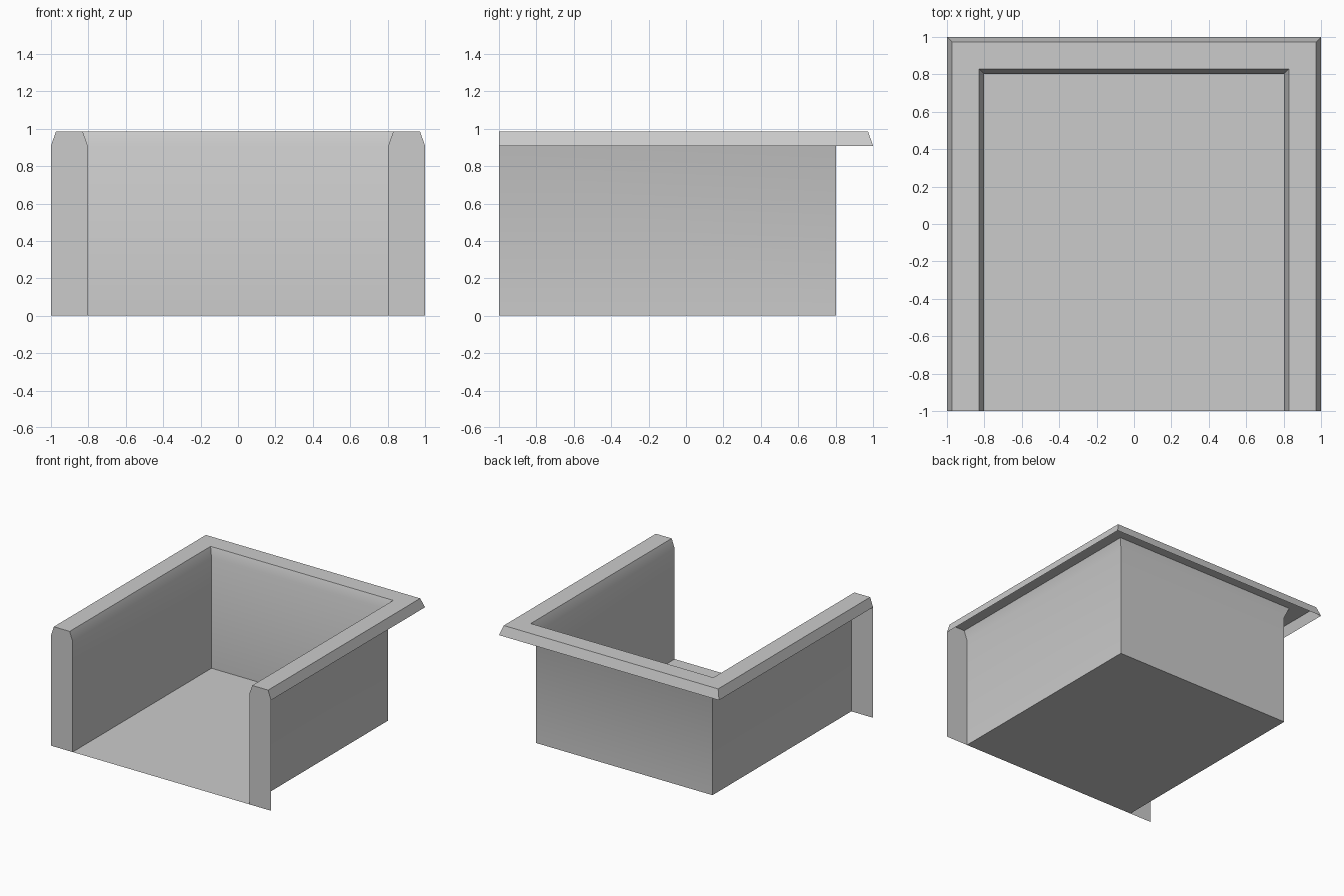
import bpy, math

if "Cube" in bpy.data.objects:
    bpy.data.objects.remove(bpy.data.objects["Cube"], do_unlink=True)

# Single flat colour
grey = bpy.data.materials.new("light_grey")
grey.use_nodes = True
colour = (0.6, 0.6, 0.6, 1.0)
grey.diffuse_color = colour
grey.node_tree.nodes["Principled BSDF"].inputs["Base Color"].default_value = colour

FRONT = -1.0
INNER = 0.803

# Section of the sheet: distance from centre, height
profile = [(INNER, 0.0), (INNER, 0.908), (0.83, 0.984), (0.974, 0.984), (1.0, 0.908)]


def make_part(name, verts, faces):
    mesh = bpy.data.meshes.new(name)
    mesh.from_pydata(verts, [], faces)
    mesh.materials.append(grey)
    mesh.shade_smooth()
    mesh.set_sharp_from_angle(angle=math.radians(30))
    obj = bpy.data.objects.new(name, mesh)
    bpy.context.collection.objects.link(obj)
    return obj


# Walls with flared top and overhanging rim, swept round three sides with mitred corners
verts, faces = [], []
n = len(profile)
for sx, at_back in ((-1, False), (-1, True), (1, True), (1, False)):
    verts += [(sx * d, d if at_back else FRONT, z) for d, z in profile]
for i in range(3):
    for j in range(n - 1):
        a, b = i * n + j, (i + 1) * n + j
        faces.append((a, b, b + 1, a + 1))
make_part("walls_and_rim", verts, faces)

# Floor sheet, open at the front
make_part("floor",
          [(-INNER, FRONT, 0), (INNER, FRONT, 0), (INNER, INNER, 0), (-INNER, INNER, 0)],
          [(0, 1, 2, 3)])

# Flat end plates closing the front of each side
outline = profile + [(1.0, 0.0)]
for name, side in (("left_front_plate", 1), ("right_front_plate", -1)):
    order = list(range(len(outline)))
    if side > 0:
        order.reverse()
    make_part(name, [(side * d, FRONT, z) for d, z in outline], [order])
